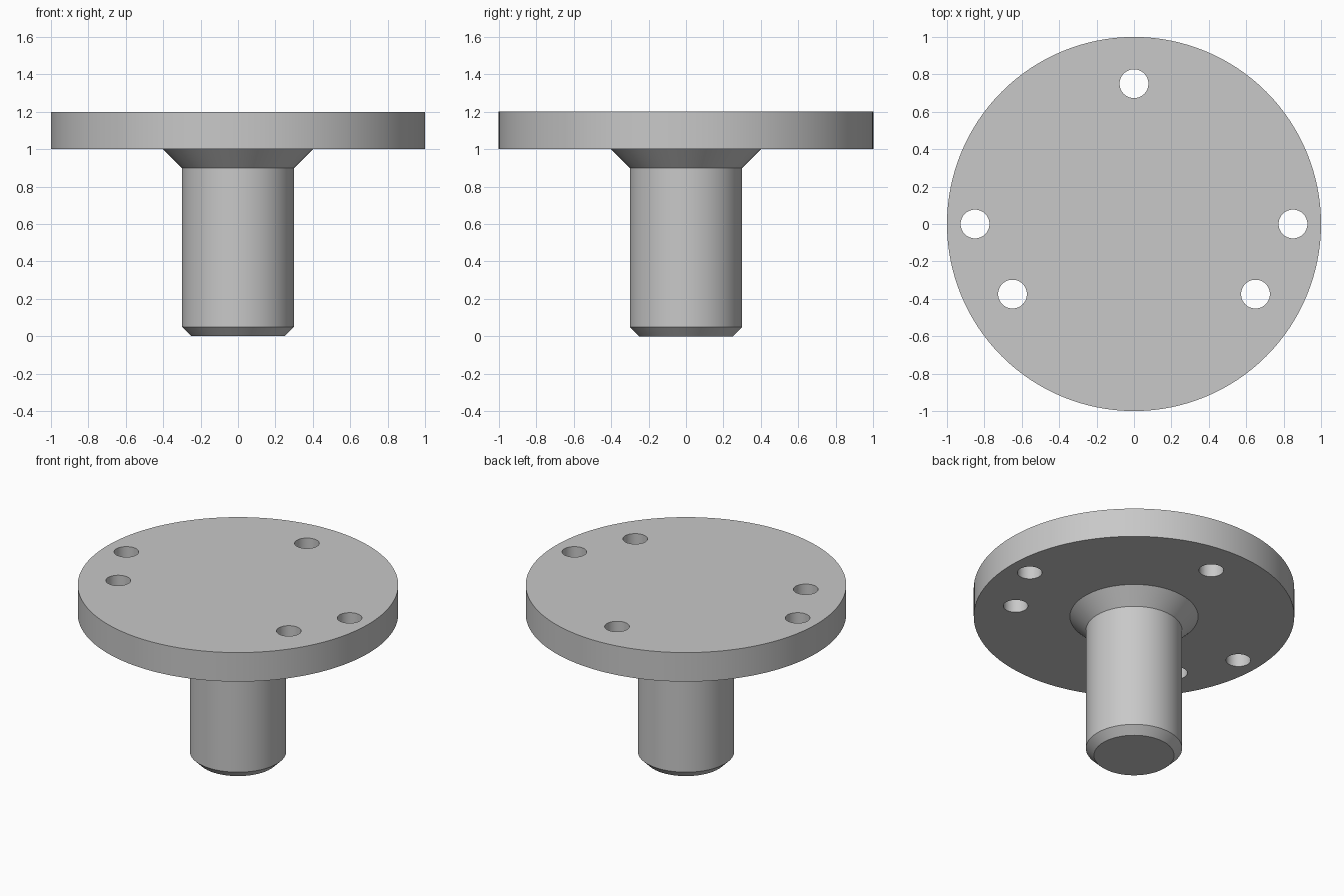
import bpy
import bmesh
from math import cos, sin, pi, radians
from mathutils import Vector

cube = bpy.data.objects.get("Cube")
if cube:
    bpy.data.objects.remove(cube, do_unlink=True)

# Plain grey metal
GREY = 0.58
metal = bpy.data.materials.new("grey_metal")
metal.use_nodes = True
metal.diffuse_color = (GREY, GREY, GREY, 1)
metal.node_tree.nodes["Principled BSDF"].inputs["Base Color"].default_value = (GREY, GREY, GREY, 1)


def lathe(name, profile, centre=(0, 0), segments=128):
    """Closed solid of revolution from (radius, height) rings, capped at both ends."""
    bm = bmesh.new()
    rings = []
    for r, z in profile:
        angles = [2 * pi * i / segments for i in range(segments)]
        rings.append([bm.verts.new((centre[0] + r * cos(a), centre[1] + r * sin(a), z))
                      for a in angles])
    for low, high in zip(rings, rings[1:]):
        for i in range(segments):
            j = (i + 1) % segments
            bm.faces.new((low[i], low[j], high[j], high[i]))
    bm.faces.new(rings[0][::-1])
    bm.faces.new(rings[-1])
    mesh = bpy.data.meshes.new(name)
    bm.to_mesh(mesh)
    bm.free()
    mesh.materials.append(metal)
    obj = bpy.data.objects.new(name, mesh)
    bpy.context.collection.objects.link(obj)
    return obj


# Chamfered shaft, flared collar and round flange as one turned body
body = lathe("flanged_shaft", [
    (0.25, 0), (0.3, 0.05),
    (0.3, 0.9), (0.4, 1.0),
    (1.0, 1.0), (1.0, 1.2),
])

# Through holes: three on an even bolt circle, two more at the sides
hole_centres = [(0.75 * cos(radians(a)), 0.75 * sin(radians(a))) for a in (90, 210, 330)]
hole_centres += [(side * 0.85, 0) for side in (-1, 1)]

bpy.context.view_layer.objects.active = body
for centre in hole_centres:
    cutter = lathe("hole_cutter", [(0.077, 0.95), (0.077, 1.25)], centre, 48)
    cutter.hide_render = True
    cut = body.modifiers.new("hole", 'BOOLEAN')
    cut.operation = 'DIFFERENCE'
    cut.solver = 'EXACT'
    cut.object = cutter
    bpy.ops.object.modifier_apply(modifier=cut.name)
    bpy.data.objects.remove(cutter, do_unlink=True)

# Smooth round walls, crisp rims
bpy.ops.object.select_all(action='DESELECT')
body.select_set(True)
bpy.ops.object.shade_smooth_by_angle(angle=radians(30))
